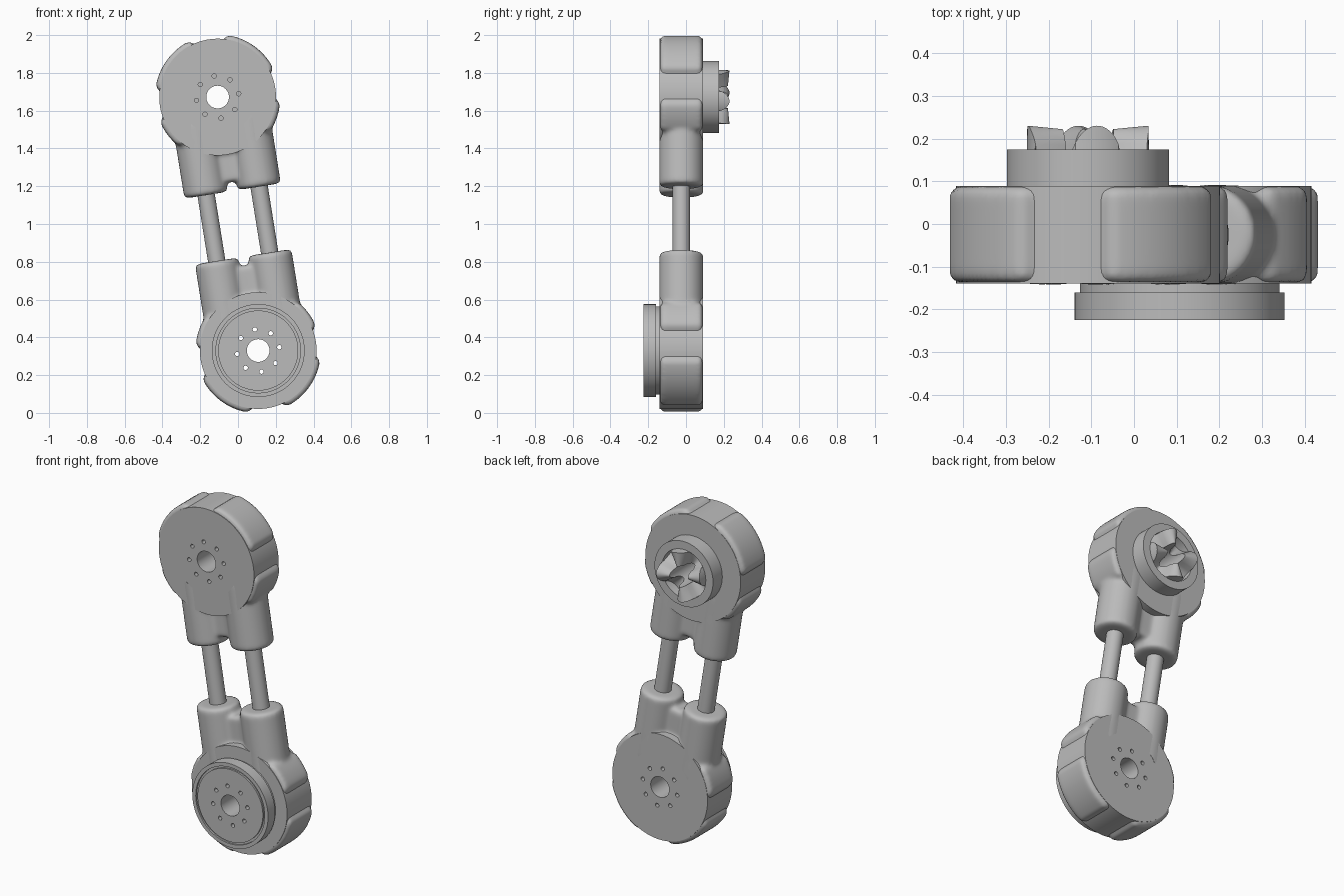
import bpy, bmesh
from math import sin, cos, pi, radians, copysign
from mathutils import Matrix, Vector

if "Cube" in bpy.data.objects:
    bpy.data.objects.remove(bpy.data.objects["Cube"])

grey = bpy.data.materials.new("machined_grey")
grey.use_nodes = True
colour = (0.5, 0.5, 0.5, 1)
grey.diffuse_color = colour
grey.node_tree.nodes["Principled BSDF"].inputs["Base Color"].default_value = colour

TILT = radians(-9.1)
MID_Y = -0.025
FRONT, BACK = -0.137, 0.088
TUBE_X = 0.142
SPAN = 1.357
parts, cutters = [], []


def joint(x, z, angle):
    return Matrix.Translation((x, 0, z)) @ Matrix.Rotation(angle, 4, 'Y')


LOWER = joint(0.107, 0.33, TILT)
UPPER = joint(-0.108, 1.672, TILT + pi)


def finish(name, bm, place, group=parts):
    bmesh.ops.recalc_face_normals(bm, faces=bm.faces)
    mesh = bpy.data.meshes.new(name)
    bm.to_mesh(mesh)
    bm.free()
    mesh.materials.append(grey)
    ob = bpy.data.objects.new(name, mesh)
    ob.matrix_world = place
    bpy.context.collection.objects.link(ob)
    group.append(ob)
    return ob


def lathe(name, rings, place, steps=96):
    """Closed ring solid about y; a ring is (radius, y or function of angle)."""
    bm = bmesh.new()
    loops = []
    for r, y in rings:
        angles = [2 * pi * i / steps for i in range(steps)]
        loops.append([bm.verts.new((r * sin(t), y(t) if callable(y) else y, r * cos(t)))
                      for t in angles])
    for a, b in zip(loops, loops[1:] + loops[:1]):
        for i in range(steps):
            j = (i + 1) % steps
            bm.faces.new((a[i], a[j], b[j], b[i]))
    return finish(name, bm, place)


def add_cylinder(bm, r, start, end, sides=48):
    start, end = Vector(start), Vector(end)
    axis = end - start
    turn = axis.to_track_quat('Z', 'Y').to_matrix().to_4x4()
    bmesh.ops.create_cone(bm, cap_ends=True, segments=sides, radius1=r, radius2=r,
                          depth=axis.length,
                          matrix=Matrix.Translation((start + end) / 2) @ turn)


def cut(ob, cutter):
    mod = ob.modifiers.new("cut", 'BOOLEAN')
    mod.operation = 'DIFFERENCE'
    mod.solver = 'EXACT'
    mod.object = cutter


def lobe_radius(t):
    """Outline radius: raised pads on each side of the round housing."""
    deg = abs((t * 180 / pi + 180) % 360 - 180)
    r = 0.298
    for centre, half in ((62, 20), (135, 33)):
        k = min(1, max(0, (half - abs(deg - centre)) / 8))
        r = max(r, 0.298 + 0.034 * k * k * (3 - 2 * k))
    return r


def housing(side, place):
    # Lobed body, twin sockets and web, blended into one casting
    bm = bmesh.new()
    n = 120
    outline = [(lobe_radius(2 * pi * i / n), 2 * pi * i / n) for i in range(n)]
    front = [bm.verts.new((r * sin(t), FRONT, r * cos(t))) for r, t in outline]
    face = bm.faces.new(front)
    out = bmesh.ops.extrude_face_region(bm, geom=[face])
    bmesh.ops.translate(bm, vec=(0, BACK - FRONT, 0),
                        verts=[v for v in out["geom"] if isinstance(v, bmesh.types.BMVert)])
    for s in (-1, 1):
        add_cylinder(bm, 0.117, (s * TUBE_X, MID_Y, 0.1), (s * TUBE_X, MID_Y, 0.503))
    bmesh.ops.create_cube(bm, size=1, matrix=Matrix.Translation((0, MID_Y, 0.33))
                          @ Matrix.Diagonal((0.12, 0.13, 0.25, 1)))
    body = finish(side + "_housing", bm, place)
    bevel = body.modifiers.new("rim", 'BEVEL')
    bevel.width, bevel.segments, bevel.limit_method = 0.02, 3, 'ANGLE'
    bevel.angle_limit = radians(60)
    blend = body.modifiers.new("blend", 'REMESH')
    blend.mode, blend.voxel_size = 'VOXEL', 0.011
    soft = body.modifiers.new("fillet", 'SMOOTH')
    soft.factor, soft.iterations = 0.5, 7

    # Central opening filled by the face disc
    bm = bmesh.new()
    add_cylinder(bm, 0.2, (0, -0.3, 0), (0, 0.3, 0))
    cut(body, finish(side + "_opening_cutter", bm, place, cutters))

    # Face disc with shaft bore and a circle of bolt holes
    disc = lathe(side + "_face_disc", [(0.06, FRONT - 0.002), (0.309, FRONT - 0.002),
                                       (0.309, BACK + 0.001), (0.06, BACK + 0.001)], place)
    bm = bmesh.new()
    for i in range(8):
        t = i * pi / 4
        x, z = 0.113 * sin(t), 0.113 * cos(t)
        add_cylinder(bm, 0.0115, (x, -0.4, z), (x, 0.4, z), 20)
    bolts = finish(side + "_bolt_cutter", bm, place, cutters)
    cut(disc, bolts)
    return bolts


lower_bolts = housing("lower", LOWER)
housing("upper", UPPER)

# Front flange with ring groove
flange = lathe("front_flange", [(0.06, -0.12), (0.06, -0.225), (0.212, -0.225), (0.212, -0.215),
                                (0.224, -0.215), (0.224, -0.225), (0.246, -0.225),
                                (0.246, -0.16), (0.234, -0.16), (0.234, -0.12)], LOWER)
cut(flange, lower_bolts)


# Rear hub with four rounded coupling claws
def claw(r):
    def height(t):
        c = cos(4 * (t - radians(18)))
        return 0.175 + 0.055 * (0.75 + 0.25 * r / 0.14) * copysign(abs(c) ** 0.6, c)
    return height


claw_rings = [(r, claw(r)) for r in (0.06, 0.08, 0.1, 0.12, 0.142)]
lathe("rear_coupling", [(0.06, 0.08)] + claw_rings
      + [(0.143, 0.175), (0.19, 0.175), (0.19, 0.08)], UPPER, 128)

# Twin link rods
for name, s in (("right_rod", -1), ("left_rod", 1)):
    bm = bmesh.new()
    add_cylinder(bm, 0.046, (s * TUBE_X, MID_Y, 0.4), (s * TUBE_X, MID_Y, SPAN - 0.4))
    finish(name, bm, LOWER)

# Bake modifiers, drop cutters, shade
for ob in cutters:
    ob.hide_render = True
bpy.ops.object.select_all(action='DESELECT')
for ob in parts:
    ob.select_set(True)
bpy.context.view_layer.objects.active = parts[0]
bpy.ops.object.convert(target='MESH')
for ob in cutters:
    bpy.data.objects.remove(ob)
bpy.ops.object.shade_smooth_by_angle(angle=radians(35))
